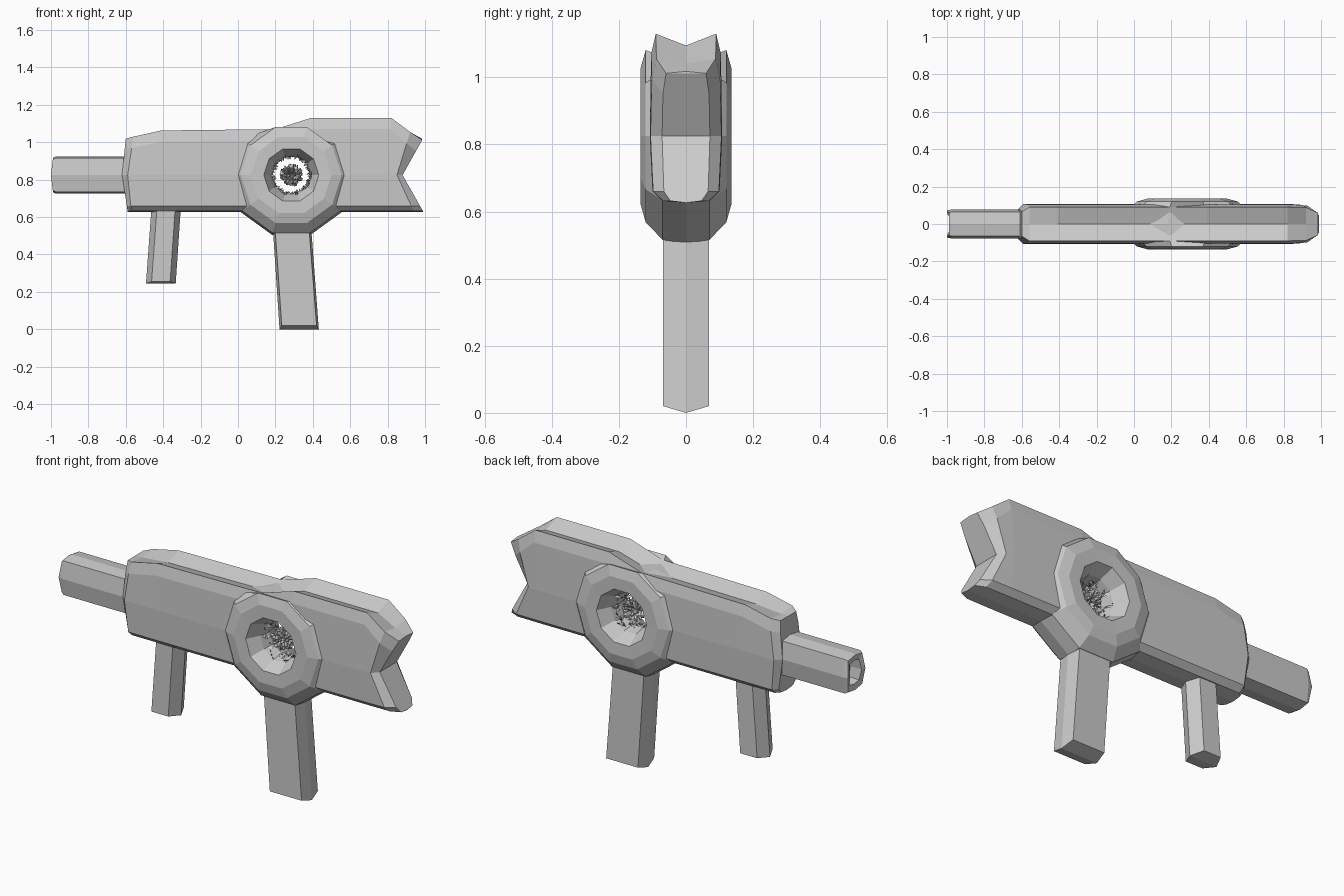
import bpy, bmesh, math, random
from mathutils import Vector

if "Cube" in bpy.data.objects:
    bpy.data.objects.remove(bpy.data.objects["Cube"])

random.seed(4)
CX, CZ = 0.285, 0.825          # centre of the round hub


def finish(name, bm):
    bmesh.ops.remove_doubles(bm, verts=bm.verts, dist=1e-5)
    bmesh.ops.recalc_face_normals(bm, faces=bm.faces)
    me = bpy.data.meshes.new(name)
    bm.to_mesh(me)
    bm.free()
    ob = bpy.data.objects.new(name, me)
    bpy.context.collection.objects.link(ob)
    return ob


def bridge(bm, loops):
    """Join successive closed loops of vertices with quads."""
    for a, b in zip(loops, loops[1:]):
        n = len(a)
        for i in range(n):
            bm.faces.new((a[i], a[(i + 1) % n], b[(i + 1) % n], b[i]))


# main body: stations lofted along x, grooved top, notched rear
# (x bottom, x middle, x top, top z, groove depth, width scale)
STATIONS = [(-0.59, -0.62, -0.60, 1.02, 0.0, 0.72),
            (-0.57, -0.59, -0.56, 1.03, 0.01, 1.0),
            (-0.41, -0.41, -0.41, 1.063, 0.03, 1.0),
            (0.20, 0.20, 0.20, 1.07, 0.03, 1.0),
            (0.39, 0.39, 0.39, 1.13, 0.035, 1.0),
            (0.82, 0.80, 0.82, 1.13, 0.035, 1.0),
            (0.94, 0.85, 0.92, 1.055, 0.012, 0.98),
            (0.99, 0.88, 0.985, 1.012, -0.006, 0.66)]


def body_loop(bm, xb, xm, xt, top, groove, w):
    def px(z):                  # notch shape between bottom, middle and top
        if z < CZ:
            return xb + (xm - xb) * (z - 0.63) / (CZ - 0.63)
        return xm + (xt - xm) * (z - CZ) / (top - CZ)
    half = [(0.07, 0.632), (0.1, 0.66), (0.108, CZ), (0.104, top - 0.06), (0.09, top)]
    right = [bm.verts.new((px(z), -y * w, z)) for y, z in half]
    left = [bm.verts.new((px(z), y * w, z)) for y, z in half]
    bot = bm.verts.new((xb, 0, 0.626))
    mid = bm.verts.new((xt, 0, top - groove))
    return [bot] + right + [mid] + left[::-1]


bm = bmesh.new()
loops = [body_loop(bm, *s) for s in STATIONS]
bridge(bm, loops)
for lp in (loops[0], loops[-1]):
    n = len(lp)
    bm.faces.new((lp[0], lp[1], lp[-1]))
    for i in range(1, 5):
        bm.faces.new((lp[i], lp[i + 1], lp[n - i - 1], lp[n - i]))
    bm.faces.new((lp[5], lp[6], lp[7]))
body = finish("body", bm)

# cutter opening the body behind the hub
bpy.ops.mesh.primitive_cylinder_add(vertices=10, radius=0.19, depth=1,
                                    location=(CX, 0, CZ), rotation=(math.pi / 2, 0, 0))
cutter = bpy.context.object
cutter.name = "hub_cutter"
cutter.hide_render = True
cutter.hide_viewport = True
mod = body.modifiers.new("hub_hole", 'BOOLEAN')
mod.object = cutter
mod.operation = 'DIFFERENCE'
mod.solver = 'EXACT'

# ten-sided hub: closed ring profile (radius, y) swept round y
half = [(0.325, 0.07), (0.27, 0.12), (0.215, 0.135), (0.147, 0.133), (0.112, 0.06)]
profile = [(0.336, 0)] + half + [(0.1, 0)] + [(r, -y) for r, y in half[::-1]]
bm = bmesh.new()
rings = []
for r, y in profile:
    ring = []
    for k in range(10):
        a = k * math.tau / 10
        z = CZ + r * math.sin(a)
        ring.append(bm.verts.new((CX + r * math.cos(a), y, min(z, 1.06) if r > 0.28 else z)))
    rings.append(ring)
bridge(bm, rings + [rings[0]])
finish("hub_ring", bm)

# crinkled core in the hub
bm = bmesh.new()
bmesh.ops.create_icosphere(bm, subdivisions=4, radius=0.06)
for v in bm.verts:
    v.co *= random.uniform(0.55, 1.1)
    v.co = Vector((v.co.x + CX, v.co.y * 1.4, v.co.z + CZ))
finish("hub_core", bm)

# torn flakes round the inner wall
bm = bmesh.new()
for k in range(90):
    a, y = random.uniform(0, math.tau), random.uniform(-0.06, 0.06)
    tri = []
    for r, da, dy in ((0.108, -0.09, 0.0), (0.108, 0.09, 0.015), (random.uniform(0.08, 0.095), 0.04, 0.02)):
        tri.append(bm.verts.new((CX + r * math.cos(a + da), y + dy * random.choice((-1, 1)),
                                 CZ + r * math.sin(a + da))))
    bm.faces.new(tri)
finish("hub_flakes", bm)

# barrel with recessed muzzle: eight-sided section (y, z) about the axis
SECTION = [(0, 0.1), (0.065, 0.09), (0.078, 0), (0.065, -0.09),
           (0, -0.1), (-0.065, -0.09), (-0.078, 0), (-0.065, 0.09)]
bm = bmesh.new()
loops = []
for x, s in ((-0.58, 1), (-0.975, 1), (-0.99, 0.92), (-0.985, 0.62), (-0.93, 0.58)):
    push = 0.015 if -0.98 > x else 0.0
    loops.append([bm.verts.new((x - push * (abs(z) < 0.01) * 0.7, y * s, CZ + z * s)) for y, z in SECTION])
bridge(bm, loops)
bm.faces.new(loops[0])
bm.faces.new(loops[-1])
finish("barrel", bm)


# slanted grips with ridged front and back edges
def grip(name, top, bottom, hy, chamfer, vee):
    bm = bmesh.new()
    loops = []
    for (x0, x1, z), drop in ((top, 0), (bottom, vee)):
        pts = [(x0, 0), (x0 + chamfer, -hy), (x1 - chamfer, -hy),
               (x1, 0), (x1 - chamfer, hy), (x0 + chamfer, hy)]
        loops.append([bm.verts.new((x, y, z + (drop if y else 0))) for x, y in pts])
    bridge(bm, loops)
    bm.faces.new(loops[0])
    a = loops[1]
    bm.faces.new(a[:4])
    bm.faces.new((a[3], a[4], a[5], a[0]))
    finish(name, bm)


grip("rear_grip", (0.185, 0.39, 0.56), (0.222, 0.432, 0.0), 0.068, 0.012, 0.02)
grip("front_grip", (-0.462, -0.305, 0.66), (-0.492, -0.333, 0.245), 0.065, 0.03, 0.01)
